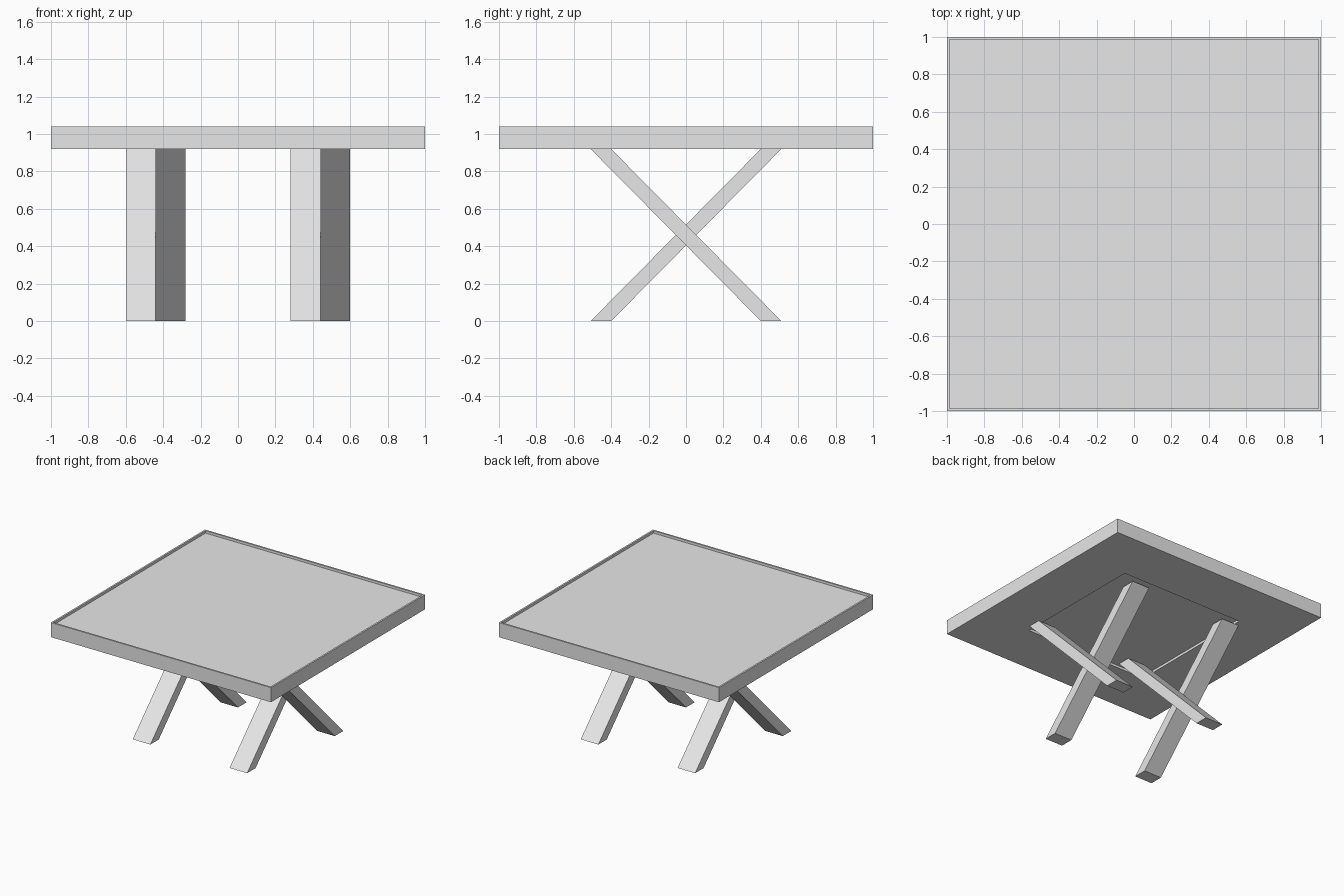
import bpy
import bmesh

cube = bpy.data.objects.get("Cube")
if cube:
    bpy.data.objects.remove(cube, do_unlink=True)

GREY = (0.8, 0.8, 0.8, 1.0)
mat = bpy.data.materials.new("light_grey")
mat.use_nodes = True
mat.diffuse_color = GREY
mat.node_tree.nodes["Principled BSDF"].inputs["Base Color"].default_value = GREY

UNDERSIDE, TOP = 0.92, 1.04


def finish(name, bm):
    bmesh.ops.recalc_face_normals(bm, faces=bm.faces)
    mesh = bpy.data.meshes.new(name)
    bm.to_mesh(mesh)
    bm.free()
    mesh.materials.append(mat)
    obj = bpy.data.objects.new(name, mesh)
    bpy.context.collection.objects.link(obj)


def recess(bm, direction, margin, depth):
    """Inset the face looking up (1) or down (-1) and push it inward."""
    bm.normal_update()
    face = max(bm.faces, key=lambda f: f.normal.z * direction)
    bmesh.ops.inset_region(bm, faces=[face], thickness=margin)
    ring = bmesh.ops.extrude_discrete_faces(bm, faces=[face])
    verts = ring["faces"][0].verts
    bmesh.ops.translate(bm, verts=verts, vec=(0, 0, -direction * depth))


# Tabletop slab with a thin raised rim and a square pocket underneath
bm = bmesh.new()
bmesh.ops.create_cube(bm, size=2)
for v in bm.verts:
    v.co.z = TOP if v.co.z > 0 else UNDERSIDE
recess(bm, 1, 0.02, 0.02)
recess(bm, -1, 0.62, 0.02)
finish("tabletop", bm)


def leg(name, x_min, lean):
    """Slanted beam with level ends; lean is the y direction of its top."""
    bm = bmesh.new()
    profile = [(-0.51, 0), (-0.40, 0), (0.51, UNDERSIDE), (0.40, UNDERSIDE)]
    face = bm.faces.new([bm.verts.new((x_min, lean * y, z)) for y, z in profile])
    side = bmesh.ops.extrude_face_region(bm, geom=[face])["geom"]
    moved = [g for g in side if isinstance(g, bmesh.types.BMVert)]
    bmesh.ops.translate(bm, verts=moved, vec=(0.16, 0, 0))
    finish(name, bm)


# Two crossed pairs of legs
for side, x in (("right", -0.60), ("left", 0.28)):
    leg(side + "_leg_leaning_back", x, 1)
    leg(side + "_leg_leaning_forward", x + 0.16, -1)
